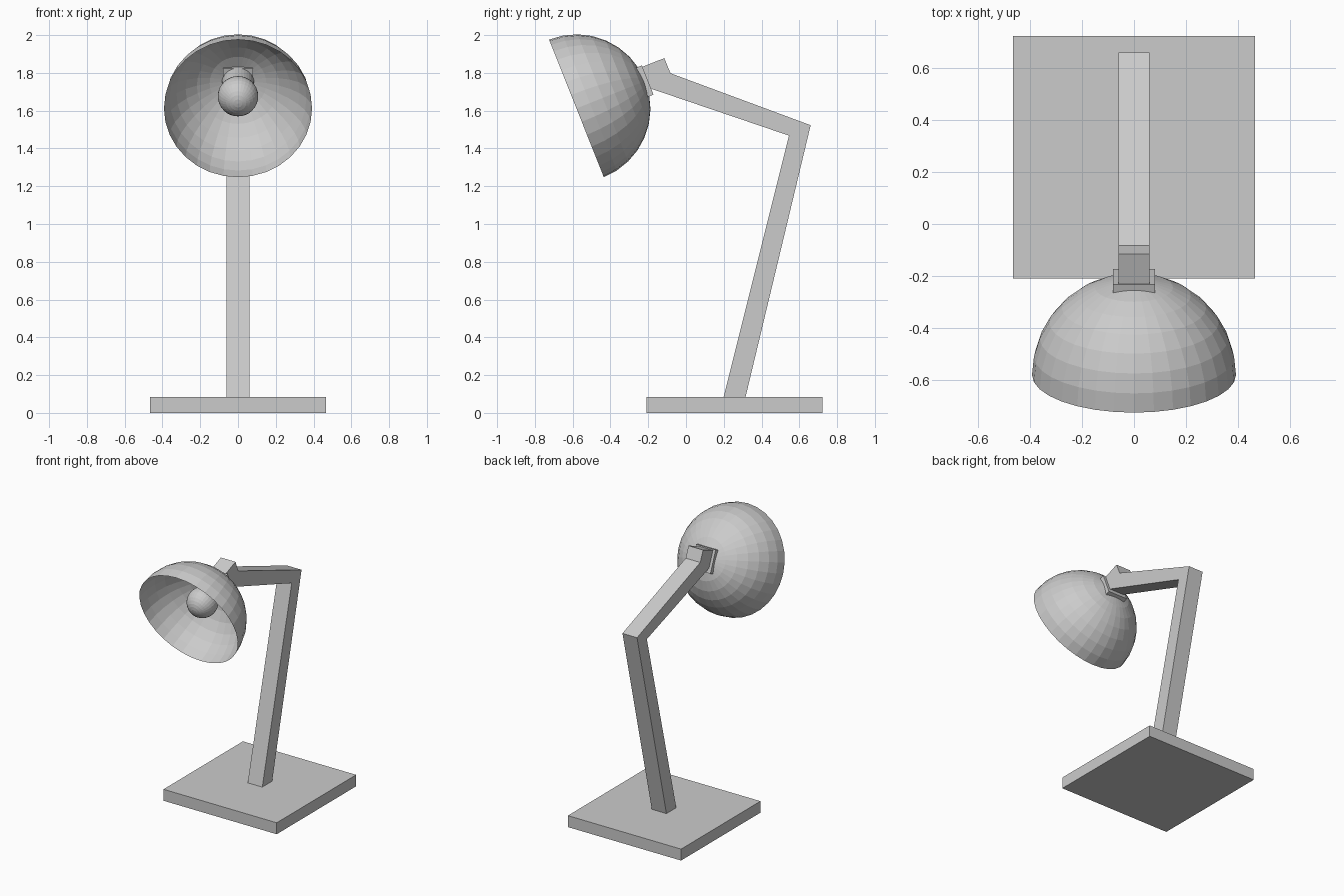
import bpy, bmesh, math
from mathutils import Matrix, Vector

if "Cube" in bpy.data.objects:
    bpy.data.objects.remove(bpy.data.objects["Cube"])

# Shade frame: origin at the rim centre, local z along the shade axis (towards the arm)
TILT = Matrix.Translation((0, -0.58, 1.612)) @ Matrix.Rotation(math.radians(-68.3), 4, 'X')
R = 0.392


def finish(name, bm, matrix=None, normals=True):
    if normals:
        bmesh.ops.recalc_face_normals(bm, faces=bm.faces)
    if matrix:
        bm.transform(matrix)
    mesh = bpy.data.meshes.new(name)
    bm.to_mesh(mesh)
    bm.free()
    obj = bpy.data.objects.new(name, mesh)
    bpy.context.collection.objects.link(obj)
    return obj


def box(name, lo, hi, matrix=None):
    bm = bmesh.new()
    bmesh.ops.create_cube(bm, size=1)
    lo, hi = Vector(lo), Vector(hi)
    bm.transform(Matrix.Translation((lo + hi) / 2) @ Matrix.Diagonal((*(hi - lo), 1)))
    return finish(name, bm, matrix)


def lathe(name, profile, steps=32, matrix=None):
    """Revolve (radius, height) points about local z."""
    bm = bmesh.new()
    verts = [bm.verts.new((r, 0, z)) for r, z in profile]
    edges = [bm.edges.new(p) for p in zip(verts, verts[1:])]
    bmesh.ops.spin(bm, geom=verts + edges, cent=(0, 0, 0), axis=(0, 0, 1),
                   angle=math.tau, steps=steps)
    bmesh.ops.remove_doubles(bm, verts=bm.verts, dist=1e-4)
    return finish(name, bm, matrix)


# Square base
box("base", (-0.465, -0.21, 0), (0.465, 0.722, 0.085))

# Bent arm: side profile (y, z) extruded across x
profile = [(0.197, 0.075), (0.313, 0.075), (0.66, 1.523), (-0.082, 1.798),
           (-0.115, 1.878), (-0.236, 1.83), (-0.19, 1.718), (-0.2, 1.742),
           (0.545, 1.468)]
profile.pop(7)
bm = bmesh.new()
face = bm.faces.new([bm.verts.new((-0.06, y, z)) for y, z in profile])
ext = bmesh.ops.extrude_face_region(bm, geom=[face], use_keep_orig=True)
bmesh.ops.translate(bm, vec=(0.12, 0, 0),
                    verts=[g for g in ext["geom"] if isinstance(g, bmesh.types.BMVert)])
finish("arm", bm)

# Mounting plate behind the shade
box("mounting_plate", (-0.08, -0.083, 0.365), (0.08, 0.083, 0.406), TILT)

# Open hemispherical shade, 8 rings by 32 sides
quarter = [math.pi / 2 * i / 8 for i in range(9)]
lathe("shade", [(R * math.cos(a), R * math.sin(a)) for a in quarter], 32, TILT)

# Bulb: round globe running into a straight neck
globe = [math.radians(-90 + 132 * i / 11) for i in range(12)]
bulb = [(0.107 * math.cos(a), 0.175 + 0.107 * math.sin(a)) for a in globe]
lathe("bulb", bulb + [(0.08, 0.27), (0.085, 0.375)], 32, TILT)
